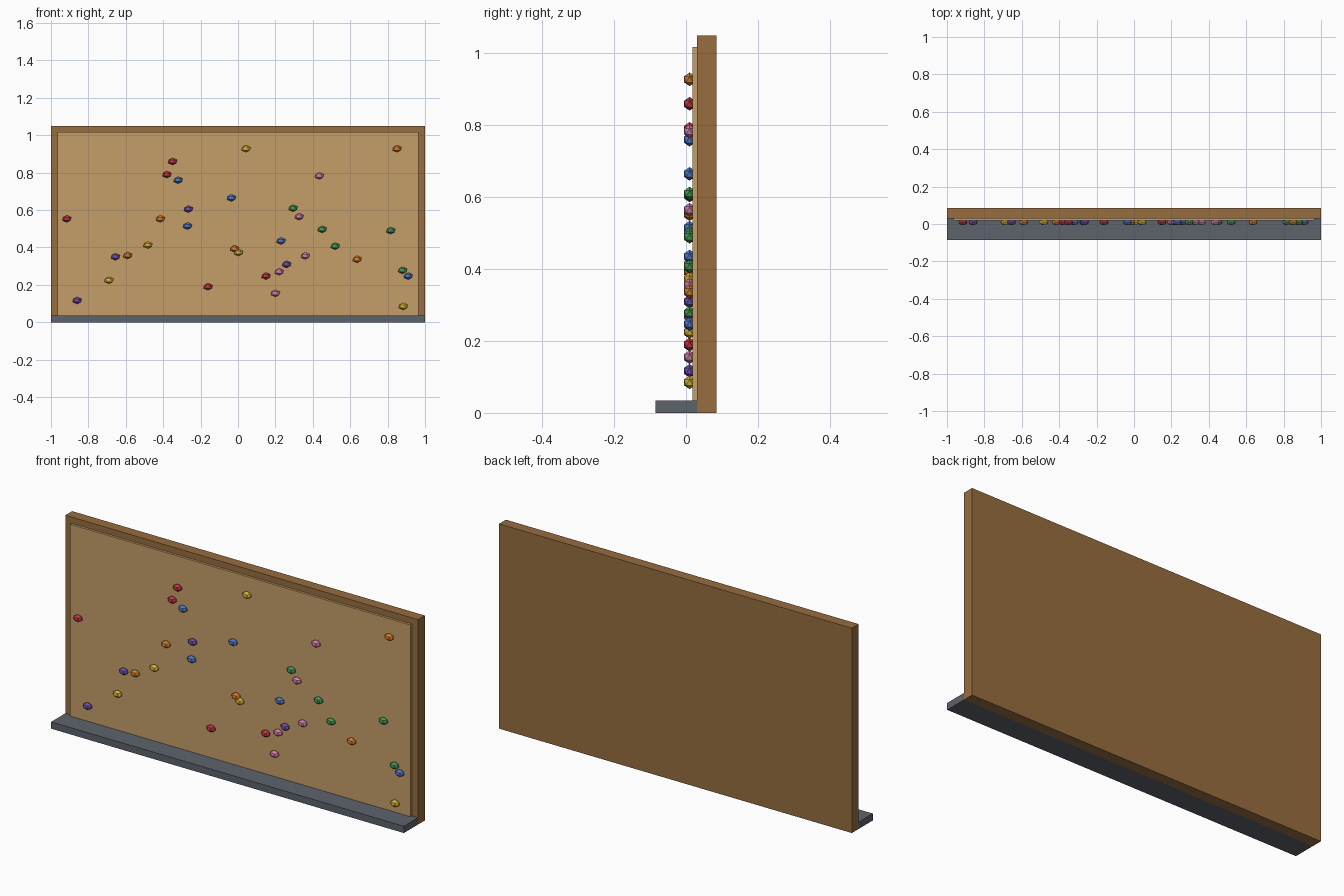
import bpy

if "Cube" in bpy.data.objects:
    bpy.data.objects.remove(bpy.data.objects["Cube"])


def material(name, rgb):
    m = bpy.data.materials.new(name)
    m.diffuse_color = (*rgb, 1)
    m.use_nodes = True
    m.node_tree.nodes["Principled BSDF"].inputs["Base Color"].default_value = m.diffuse_color
    return m


def box(name, x, y, z, mat):
    """Box spanning the given (min, max) ranges."""
    spans = (x, y, z)
    bpy.ops.mesh.primitive_cube_add(size=1, location=[(a + b) / 2 for a, b in spans])
    ob = bpy.context.object
    ob.name = name
    ob.scale = [b - a for a, b in spans]
    bpy.ops.object.transform_apply(location=False, rotation=False, scale=True)
    ob.data.materials.append(mat)
    return ob


# Wooden board, raised cork panel and ledge along the bottom
box("back_board", (-1, 1), (0.03, 0.085), (0, 1.05), material("wood", (0.31, 0.155, 0.05)))
box("cork_panel", (-0.965, 0.965), (0.018, 0.04), (0.03, 1.018), material("cork", (0.56, 0.34, 0.14)))
box("ledge", (-1, 1), (-0.085, 0.03), (0, 0.035), material("ledge_grey", (0.11, 0.125, 0.15)))

# Climbing-hold shaped pins: (x, z) positions grouped by colour
red = [(-.35, .86), (-.38, .79), (-.915, .553), (-.16, .19), (.15, .247)]
blue = [(-.32, .76), (-.27, .515), (-.035, .665), (.23, .435), (.91, .247)]
purple = [(-.265, .605), (-.655, .35), (-.86, .117), (.26, .31)]
orange = [(-.415, .553), (-.59, .357), (-.018, .393), (.637, .337), (.85, .928)]
yellow = [(.043, .928), (-.482, .413), (-.69, .225), (.003, .373), (.883, .085)]
green = [(.295, .61), (.45, .497), (.52, .407), (.817, .49), (.88, .278)]
pink = [(.435, .783), (.327, .565), (.36, .355), (.22, .27), (.2, .155)]

groups = [
    ("red", (0.55, 0.04, 0.06), red),
    ("blue", (0.08, 0.2, 0.6), blue),
    ("purple", (0.17, 0.08, 0.42), purple),
    ("orange", (0.7, 0.22, 0.03), orange),
    ("yellow", (0.72, 0.48, 0.04), yellow),
    ("green", (0.06, 0.33, 0.09), green),
    ("pink", (0.68, 0.22, 0.42), pink),
]

# One flattened low-poly mesh per colour, shared by its pins
for name, rgb, spots in groups:
    bpy.ops.mesh.primitive_ico_sphere_add(subdivisions=1, radius=1)
    first = bpy.context.object
    first.scale = (0.027, 0.018, 0.019)
    bpy.ops.object.transform_apply(location=False, rotation=False, scale=True)
    first.data.materials.append(material("pin_" + name, rgb))
    for i, (x, z) in enumerate(spots):
        pin = first if i == 0 else first.copy()
        if i:
            bpy.context.collection.objects.link(pin)
        pin.name = f"pin_{name}_{i + 1}"
        pin.location = (x, 0.01, z)
